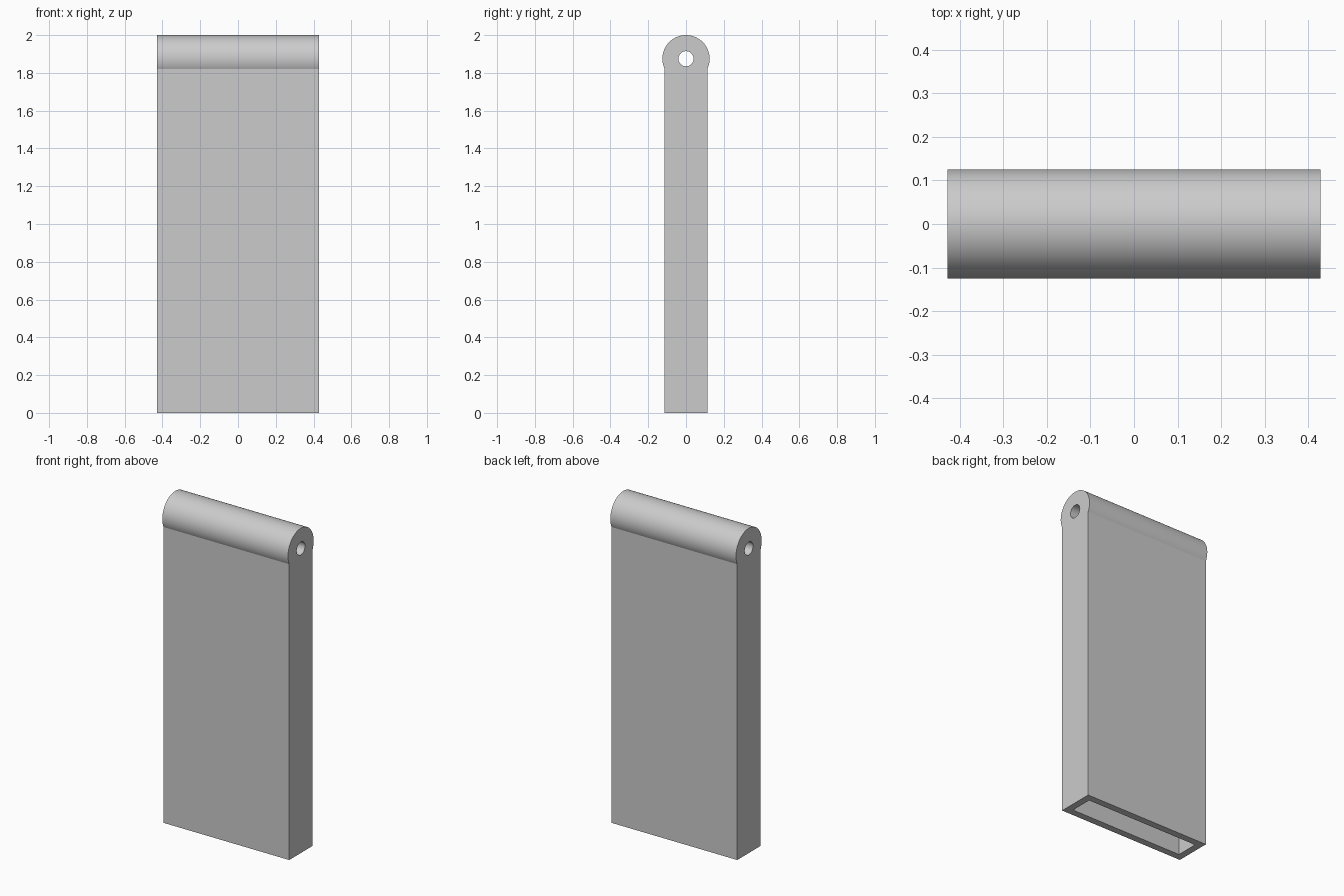
import bpy
import math
from mathutils import Matrix

cube = bpy.data.objects.get("Cube")
if cube:
    bpy.data.objects.remove(cube, do_unlink=True)

HALF_WIDTH = 0.428
HALF_DEPTH = 0.113
BARREL_R = 0.125
BARREL_Z = 2 - BARREL_R
HOLE_R = 0.04
WALL = 0.043
CAVITY_TOP = BARREL_Z - BARREL_R

grey = bpy.data.materials.new("plain_grey")
grey.use_nodes = True
COLOUR = (0.6, 0.6, 0.6, 1)
grey.diffuse_color = COLOUR
grey.node_tree.nodes["Principled BSDF"].inputs["Base Color"].default_value = COLOUR


def prism(name, profile, half_width):
    """Extrude a (y, z) profile symmetrically along x."""
    n = len(profile)
    verts = [(x, y, z) for x in (-half_width, half_width) for y, z in profile]
    faces = [tuple(reversed(range(n))), tuple(range(n, 2 * n))]
    faces += [(i, (i + 1) % n, (i + 1) % n + n, i + n) for i in range(n)]
    mesh = bpy.data.meshes.new(name)
    mesh.from_pydata(verts, [], faces)
    mesh.materials.append(grey)
    obj = bpy.data.objects.new(name, mesh)
    bpy.context.collection.objects.link(obj)
    return obj


def arc(radius, start, end, steps):
    angles = [start + (end - start) * i / steps for i in range(steps + 1)]
    return [(radius * math.cos(a), BARREL_Z + radius * math.sin(a)) for a in angles]


# Flat panel flowing into the rounded hinge barrel
meet = math.acos(HALF_DEPTH / BARREL_R)
outline = [(-HALF_DEPTH, 0), (HALF_DEPTH, 0)]
outline += arc(BARREL_R, -meet, math.pi + meet, 64)
panel = prism("hinged_panel", outline, HALF_WIDTH)

# Pin hole through the barrel, and the cavity open at the bottom
pin_hole = prism("pin_hole_cutter", arc(HOLE_R, 0, math.tau, 48)[:-1], HALF_WIDTH + 0.1)
inner = HALF_DEPTH - WALL
cavity = prism("cavity_cutter", [(-inner, -0.1), (inner, -0.1),
                                 (inner, CAVITY_TOP), (-inner, CAVITY_TOP)],
               HALF_WIDTH - WALL)

bpy.ops.object.select_all(action="DESELECT")
panel.select_set(True)
bpy.context.view_layer.objects.active = panel
for cutter in (pin_hole, cavity):
    cutter.hide_render = True
    cut = panel.modifiers.new(cutter.name, "BOOLEAN")
    cut.operation = "DIFFERENCE"
    cut.solver = "EXACT"
    cut.object = cutter
    bpy.ops.object.modifier_apply(modifier=cut.name)
    bpy.data.objects.remove(cutter, do_unlink=True)

bpy.ops.object.shade_smooth_by_angle(angle=math.radians(20))
